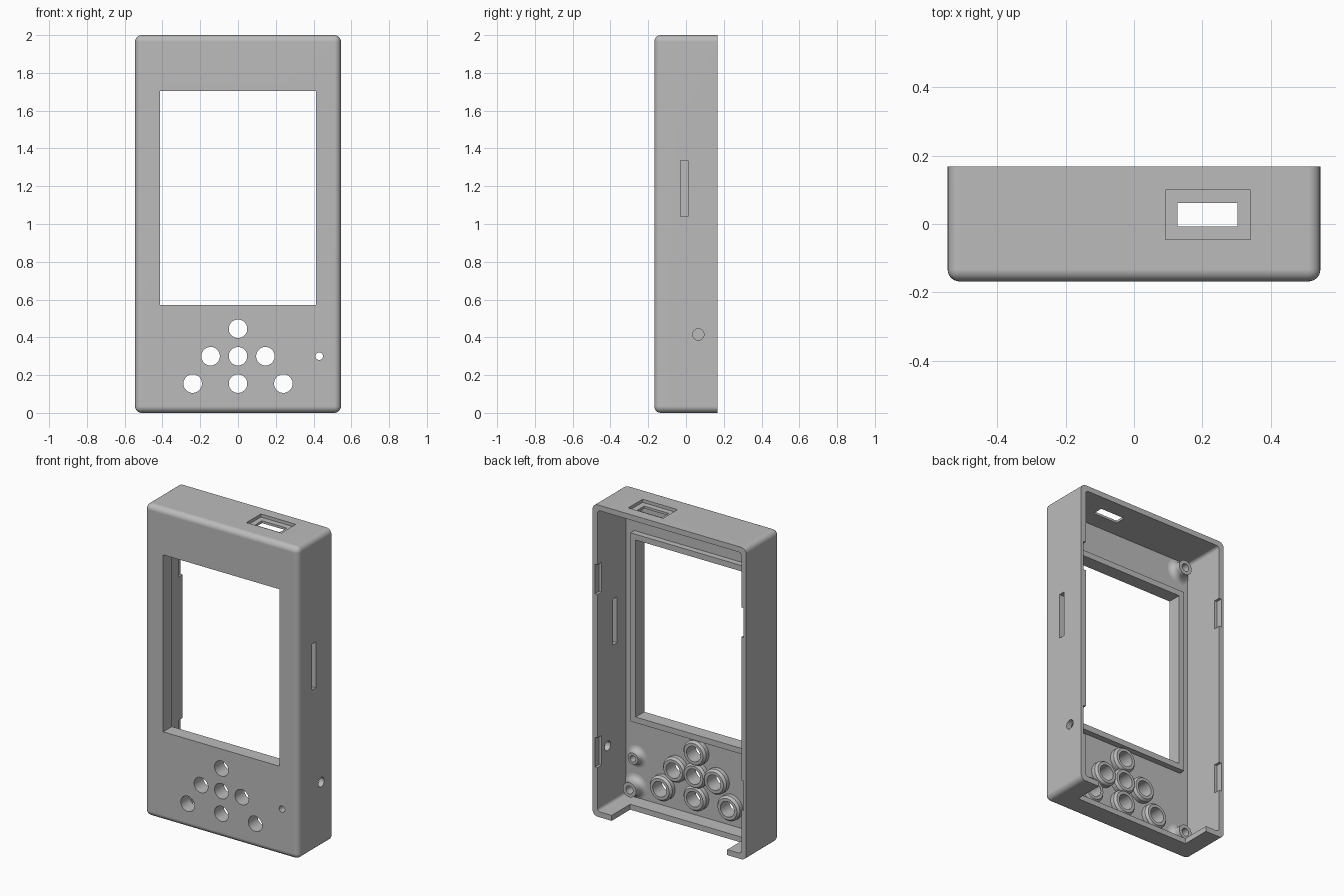
import bpy, bmesh, math
from mathutils import Matrix, Vector

if "Cube" in bpy.data.objects:
    bpy.data.objects.remove(bpy.data.objects["Cube"], do_unlink=True)

GREY = (0.5, 0.5, 0.5, 1)
mat = bpy.data.materials.new("case_grey")
mat.use_nodes = True
mat.diffuse_color = GREY
mat.node_tree.nodes["Principled BSDF"].inputs["Base Color"].default_value = GREY

# Overall case measurements
W, D, H = 0.545, 0.168, 2.0
WALL, PLATE = 0.035, 0.05
FLOOR = -D + PLATE


def finish(bm, name):
    bmesh.ops.recalc_face_normals(bm, faces=bm.faces)
    mesh = bpy.data.meshes.new(name)
    bm.to_mesh(mesh)
    bm.free()
    obj = bpy.data.objects.new(name, mesh)
    bpy.context.scene.collection.objects.link(obj)
    mesh.materials.append(mat)
    return obj


def box(name, x, y, z, radius=0, rounded=None):
    """Box from three (min, max) ranges; edges passing the rule are rounded."""
    bm = bmesh.new()
    bmesh.ops.create_cube(bm, size=1)
    for v in bm.verts:
        v.co = Vector([r[0] if c < 0 else r[1] for c, r in zip(v.co, (x, y, z))])
    if radius:
        edges = [e for e in bm.edges if rounded(*e.verts)]
        bmesh.ops.bevel(bm, geom=edges, offset=radius, segments=6, profile=0.5,
                        affect='EDGES', clamp_overlap=True)
    return finish(bm, name)


def cylinder(name, centre, radius, depth, axis):
    bm = bmesh.new()
    turn = Matrix.Rotation(math.pi / 2, 4, 'Y' if axis == 'X' else 'X')
    bmesh.ops.create_cone(bm, cap_ends=True, segments=40, radius1=radius,
                          radius2=radius, depth=depth,
                          matrix=Matrix.Translation(centre) @ turn)
    return finish(bm, name)


def lathe(name, x, z, profile, steps=40):
    """Turn a closed (radius, y) profile around an axis along y."""
    bm = bmesh.new()
    rings = []
    for i in range(steps):
        a = 2 * math.pi * i / steps
        rings.append([bm.verts.new((x + r * math.cos(a), y, z + r * math.sin(a)))
                      for r, y in profile])
    n = len(profile)
    for i in range(steps):
        a, b = rings[i], rings[(i + 1) % steps]
        for j in range(n):
            k = (j + 1) % n
            bm.faces.new((a[j], a[k], b[k], b[j]))
    return finish(bm, name)


def boolean(target, tool, operation='DIFFERENCE'):
    mod = target.modifiers.new("cut", 'BOOLEAN')
    mod.operation, mod.solver, mod.object = operation, 'EXACT', tool
    bpy.context.view_layer.objects.active = target
    bpy.ops.object.modifier_apply(modifier=mod.name)
    bpy.data.objects.remove(tool, do_unlink=True)


def smooth(obj):
    bpy.ops.object.select_all(action='DESELECT')
    obj.select_set(True)
    bpy.context.view_layer.objects.active = obj
    bpy.ops.object.shade_smooth_by_angle(angle=math.radians(30))
    mod = obj.modifiers.new("even_shading", 'WEIGHTED_NORMAL')
    mod.keep_sharp = True


# Outer shell, rounded everywhere except the open back rim
shell = box("case_shell", (-W, W), (-D, D), (0, H), 0.035,
            lambda a, b: a.co.y < 0 or b.co.y < 0)
boolean(shell, box("cavity", (WALL - W, W - WALL), (FLOOR, D + 0.1),
                   (WALL, H - WALL), 0.02,
                   lambda a, b: abs(a.co.y - b.co.y) > 0.01))

# Raised lip behind the screen opening, then the opening itself
WIN_X, WIN_Z, LIP = 0.413, (0.57, 1.705), 0.037
boolean(shell, box("screen_lip", (-WIN_X - LIP, WIN_X + LIP), (FLOOR - 0.02, -0.08),
                   (WIN_Z[0] - LIP, WIN_Z[1] + LIP)), 'UNION')
boolean(shell, box("screen_cut", (-WIN_X, WIN_X), (-0.3, 0), WIN_Z))

# Button holes and the small indicator hole
buttons = [(0, 0.445), (-0.145, 0.3), (0, 0.3), (0.145, 0.3),
           (-0.24, 0.155), (0, 0.155), (0.24, 0.155)]
indicator = (0.43, 0.3)
for x, z in buttons:
    boolean(shell, cylinder("button_cut", (x, -D, z), 0.049, 0.3, 'Y'))
boolean(shell, cylinder("indicator_cut", (indicator[0], -D, indicator[1]), 0.02, 0.3, 'Y'))

# Top connector port with a shallow outer recess
boolean(shell, box("port_recess", (0.092, 0.34), (-0.045, 0.1), (H - 0.02, H + 0.1)))
boolean(shell, box("port_cut", (0.127, 0.302), (-0.008, 0.062), (H - 0.1, H + 0.1)))

# Side slot and side round hole
boolean(shell, box("slot_cut", (W - 0.1, W + 0.1), (-0.03, 0.01), (1.04, 1.335)))
boolean(shell, cylinder("side_hole_cut", (W, 0.065, 0.415), 0.03, 0.2, 'X'))

# Wide notch in the bottom wall
boolean(shell, box("bottom_notch", (-0.41, 0.41), (-0.02, D + 0.1), (-0.1, WALL + 0.02)))

# Snap notches along the inner edge of the rim
for side in (-1, 1):
    inner, outer = side * (W - WALL - 0.02), side * (W - WALL + 0.017)
    for z in (0.41, 1.52):
        boolean(shell, box("snap_notch", sorted((inner, outer)), (D - 0.04, D + 0.1),
                           (z - 0.095, z + 0.095)))
smooth(shell)

# Collars behind the buttons
for i, (x, z) in enumerate(buttons):
    smooth(lathe(f"button_collar_{i + 1}", x, z,
                 [(0.049, FLOOR - 0.01), (0.049, -0.075), (0.068, -0.075),
                  (0.08, -0.09), (0.08, FLOOR - 0.01)]))


def post(name, x, z, hole, radius, tip):
    """Hollow post with a flared foot."""
    flare = [(radius + 0.035 * (1 - math.sin(t)), FLOOR + 0.035 * (1 - math.cos(t)))
             for t in (math.pi / 2 * k / 5 for k in range(6))]
    smooth(lathe(name, x, z, [(hole, FLOOR - 0.005), (hole, tip), (radius, tip)]
                 + flare[::-1] + [(radius + 0.035, FLOOR - 0.005)]))


# Corner screw posts and the indicator post
for side, label in ((-1, "right"), (1, "left")):
    for z, level in ((0.105, "lower"), (H - 0.105, "upper")):
        post(f"screw_post_{level}_{label}", side * 0.44, z, 0.025, 0.047, -0.055)
post("indicator_post", *indicator, 0.02, 0.036, -0.075)
